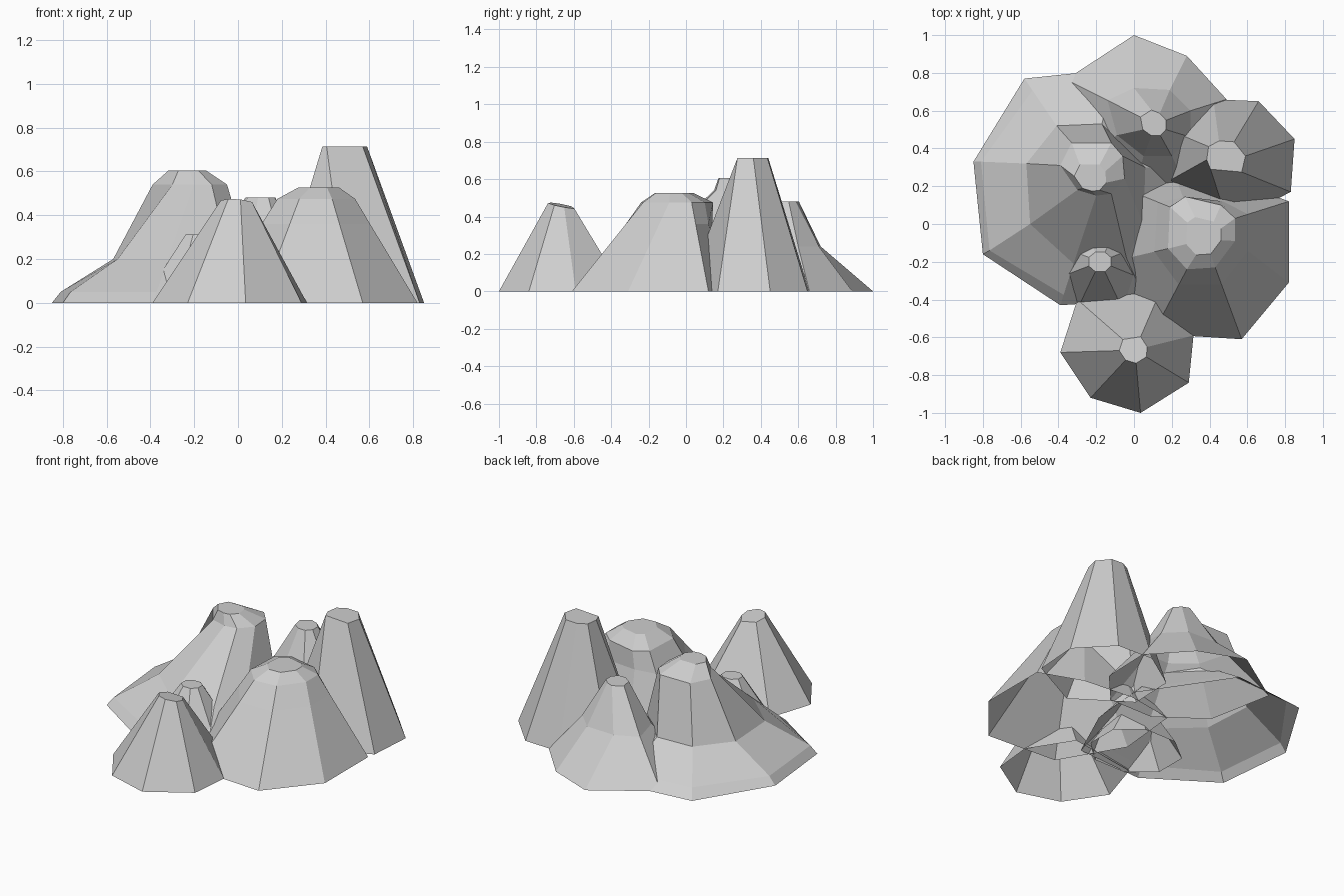
import bpy

cube = bpy.data.objects.get("Cube")
if cube:
    bpy.data.objects.remove(cube, do_unlink=True)

stone = bpy.data.materials.new("light_grey_stone")
stone.use_nodes = True
grey = (0.62, 0.62, 0.62, 1.0)
stone.diffuse_color = grey
stone.node_tree.nodes["Principled BSDF"].inputs["Base Color"].default_value = grey


def scaled_ring(outline, scale, center, height, tilt=(0, 0)):
    """Copy of an outline, shrunk around a new centre and lifted, with an optional slope."""
    mean_x = sum(x for x, y in outline) / len(outline)
    mean_y = sum(y for x, y in outline) / len(outline)
    ring = []
    for x, y in outline:
        dx, dy = (x - mean_x) * scale, (y - mean_y) * scale
        ring.append((center[0] + dx, center[1] + dy, height + tilt[0] * dx + tilt[1] * dy))
    return ring


def flat_ring(outline, height):
    return [(x, y, height) for x, y in outline]


def blend(low, high, amount):
    """Outline part of the way between two outlines."""
    return [(a + (c - a) * amount, b + (d - b) * amount)
            for (a, b), (c, d) in zip(low, high)]


def build_peak(name, rings):
    """Open-bottomed hill: counter-clockwise rings joined by quads and closed by a flat top."""
    sides = len(rings[0])
    vertices = [point for ring in rings for point in ring]
    faces = []
    for level in range(len(rings) - 1):
        low, high = level * sides, (level + 1) * sides
        for i in range(sides):
            j = (i + 1) % sides
            faces.append((low + i, low + j, high + j, high + i))
    faces.append(tuple(range(len(vertices) - sides, len(vertices))))
    mesh = bpy.data.meshes.new(name)
    mesh.from_pydata(vertices, [], faces)
    mesh.materials.append(stone)
    mesh.update()
    peak = bpy.data.objects.new(name, mesh)
    bpy.context.collection.objects.link(peak)
    return peak


# Small front peak
base = [(-.39, -.68), (-.23, -.92), (.035, -1), (.29, -.84),
        (.315, -.59), (.15, -.33), (-.3, -.4)]
build_peak("front_peak", [flat_ring(base, 0),
                          scaled_ring(base, .21, (0, -.67), .46, (-.1, -.2))])

# Broad front right peak: steep back, bevelled shoulder
base = [(.57, -.61), (.82, -.31), (.82, .12), (.55, .22),
        (.22, .25), (-.08, .2), (-.12, -.2), (.1, -.58)]
shoulder = [(.43, -.23), (.535, -.09), (.535, .03), (.46, .1),
            (.27, .145), (.19, .09), (.18, -.13), (.28, -.24)]
waist = blend(base, shoulder, .76)
waist[3:5] = [(.47, .12), (.26, .14)]
build_peak("broad_peak", [flat_ring(base, 0), flat_ring(waist, .36),
                          flat_ring(shoulder, .475),
                          scaled_ring(shoulder, .52, (.37, -.06), .527)])

# Tall steep peak
base = [(.83, .17), (.85, .45), (.66, .65), (.42, .66),
        (.18, .5), (.17, .22), (.5, 0)]
cap = [(.57, .275), (.59, .36), (.53, .435), (.45, .44),
       (.395, .41), (.385, .34), (.405, .29)]
build_peak("tall_peak", [flat_ring(base, 0), flat_ring(cap, .713)])

# Rear peak with a low spreading skirt
base = [(0, 1), (-.36, .765), (-.28, .35), (0, .15),
        (.3, .15), (.48, .35), (.49, .66), (.28, .89)]
skirt = [(0, .72), (-.14, .655), (-.09, .47), (.05, .36),
         (.2, .36), (.3, .46), (.3, .6), (.19, .71)]
build_peak("rear_peak", [flat_ring(base, 0), flat_ring(skirt, .24),
                         scaled_ring(base, .16, (.11, .53), .48)])

# Large left peak: wide foot with a blunt left edge, waist, shoulder and cap
base = [(-.85, .33), (-.8, -.16), (-.39, -.43), (.06, -.4),
        (.22, -.05), (.25, .3), (-.1, .82), (-.58, .77)]
waist = [(-.57, .32), (-.55, 0), (-.32, -.21), (-.04, -.18),
         (.05, 0), (.06, .3), (-.17, .53), (-.41, .52)]
shoulder = [(-.39, .31), (-.3, .18), (-.2, .15), (-.12, .16),
            (-.05, .24), (-.06, .36), (-.12, .43), (-.33, .43)]
lip = blend(base, waist, .25)
lip[:2] = [(-.81, .33), (-.765, -.14)]
build_peak("large_left_peak", [flat_ring(base, 0), flat_ring(lip, .05),
                               flat_ring(waist, .2), flat_ring(shoulder, .54),
                               scaled_ring(shoulder, .5, (-.22, .24), .605)])

# Little knoll between the left and front peaks
base = [(-.07, -.43), (.07, -.3), (.07, -.1), (-.07, .02),
        (-.29, .02), (-.44, -.1), (-.44, -.3), (-.29, -.43)]
build_peak("small_knoll", [flat_ring(base, 0),
                           scaled_ring(base, .23, (-.18, -.2), .312)])
